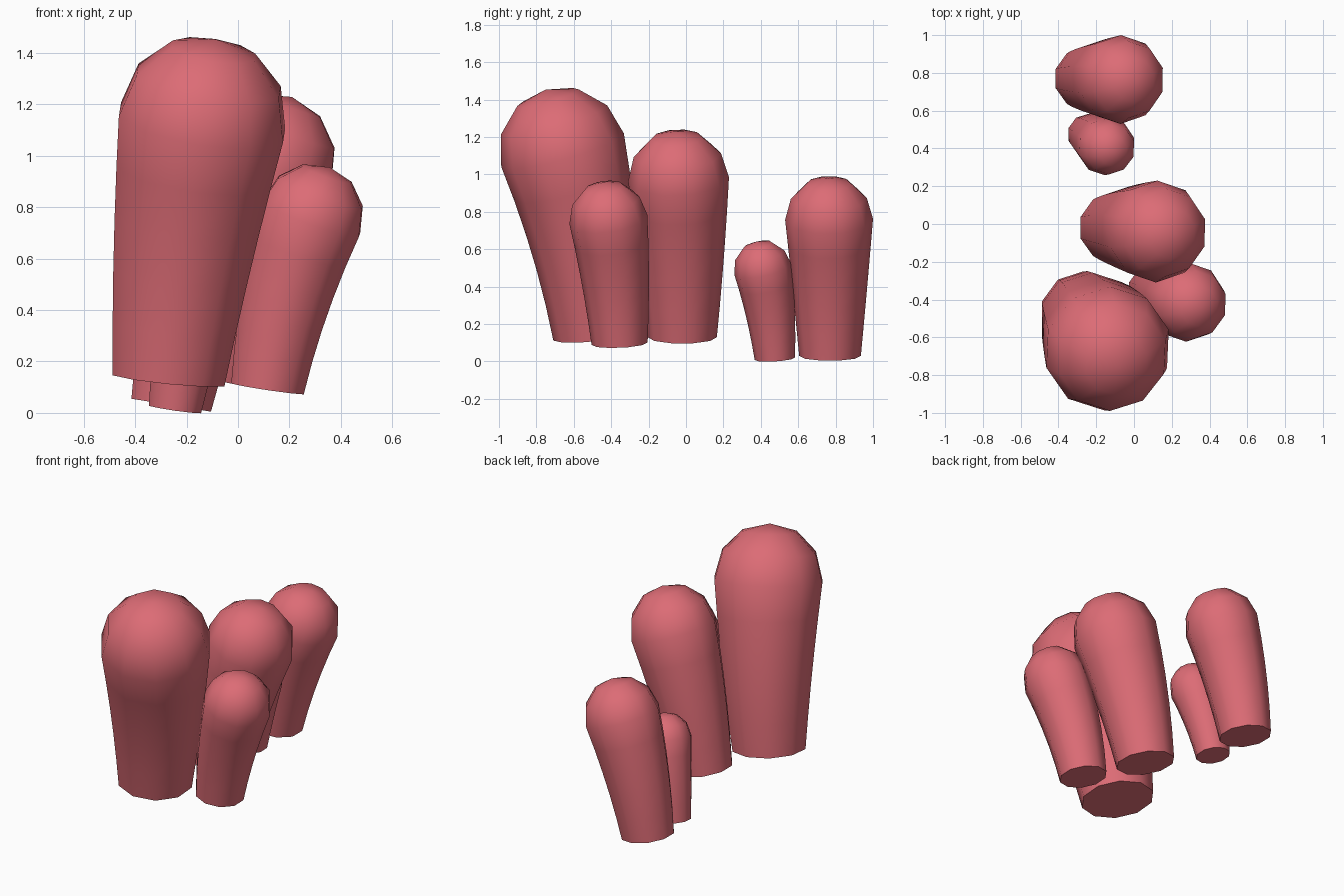
import bpy
import bmesh
from math import sin, cos, pi, radians
from mathutils import Vector

cube = bpy.data.objects.get("Cube")
if cube:
    bpy.data.objects.remove(cube, do_unlink=True)

SIDES = 10
BODY_STEPS = 5
DOME_STEPS = 3

coral = bpy.data.materials.new("coral_pink")
coral.use_nodes = True
colour = (0.72, 0.15, 0.18, 1)
coral.diffuse_color = colour
coral.node_tree.nodes["Principled BSDF"].inputs["Base Color"].default_value = colour


def add_ring(bm, centre, axis, radius):
    """Ring of vertices square to the axis, one vertex pointing along y."""
    side = Vector((0, 1, 0)).cross(axis).normalized()
    ahead = axis.cross(side)
    return [bm.verts.new(centre + radius * (cos(a) * ahead - sin(a) * side))
            for a in (2 * pi * i / SIDES for i in range(SIDES))]


def make_stalk(name, base, bend, head, base_radius, head_radius):
    """Tapered, gently bent stalk with a domed head and a flat base."""
    base, bend, head = Vector(base), Vector(bend), Vector(head)
    bm = bmesh.new()
    rings = []
    # Body along a curve from the base to the dome centre
    for i in range(BODY_STEPS + 1):
        t = i / BODY_STEPS
        point = base * (1 - t) ** 2 + bend * 2 * t * (1 - t) + head * t * t
        axis = ((bend - base) * (1 - t) + (head - bend) * t).normalized()
        rings.append(add_ring(bm, point, axis,
                              base_radius + (head_radius - base_radius) * t))
    # Dome
    for i in range(1, DOME_STEPS):
        a = pi / 2 * i / DOME_STEPS
        rings.append(add_ring(bm, head + axis * head_radius * sin(a), axis,
                              head_radius * cos(a)))
    tip = bm.verts.new(head + axis * head_radius)
    # Skin
    bm.faces.new(rings[0])
    for i in range(SIDES):
        j = (i + 1) % SIDES
        for low, high in zip(rings, rings[1:]):
            bm.faces.new((low[i], low[j], high[j], high[i]))
        bm.faces.new((rings[-1][i], rings[-1][j], tip))
    bmesh.ops.recalc_face_normals(bm, faces=bm.faces)
    mesh = bpy.data.meshes.new(name)
    bm.to_mesh(mesh)
    bm.free()
    mesh.materials.append(coral)
    mesh.shade_smooth()
    mesh.set_sharp_from_angle(angle=radians(60))
    obj = bpy.data.objects.new(name, mesh)
    bpy.context.collection.objects.link(obj)


# Name, base centre, bend point, dome centre, base radius, dome radius
make_stalk("tall_front_stalk", (-0.27, -0.48, 0.13), (-0.22, -0.52, 0.63),
           (-0.14, -0.66, 1.13), 0.23, 0.34)
make_stalk("middle_stalk", (-0.11, -0.02, 0.13), (-0.03, -0.02, 0.55),
           (0.12, -0.04, 0.975), 0.185, 0.27)
make_stalk("left_front_stalk", (0.115, -0.355, 0.095), (0.165, -0.37, 0.43),
           (0.285, -0.415, 0.76), 0.15, 0.21)
make_stalk("back_stalk", (-0.26, 0.77, 0.03), (-0.2, 0.77, 0.4),
           (-0.07, 0.765, 0.76), 0.165, 0.235)
make_stalk("small_back_stalk", (-0.245, 0.475, 0.015), (-0.21, 0.46, 0.26),
           (-0.145, 0.41, 0.495), 0.108, 0.155)
